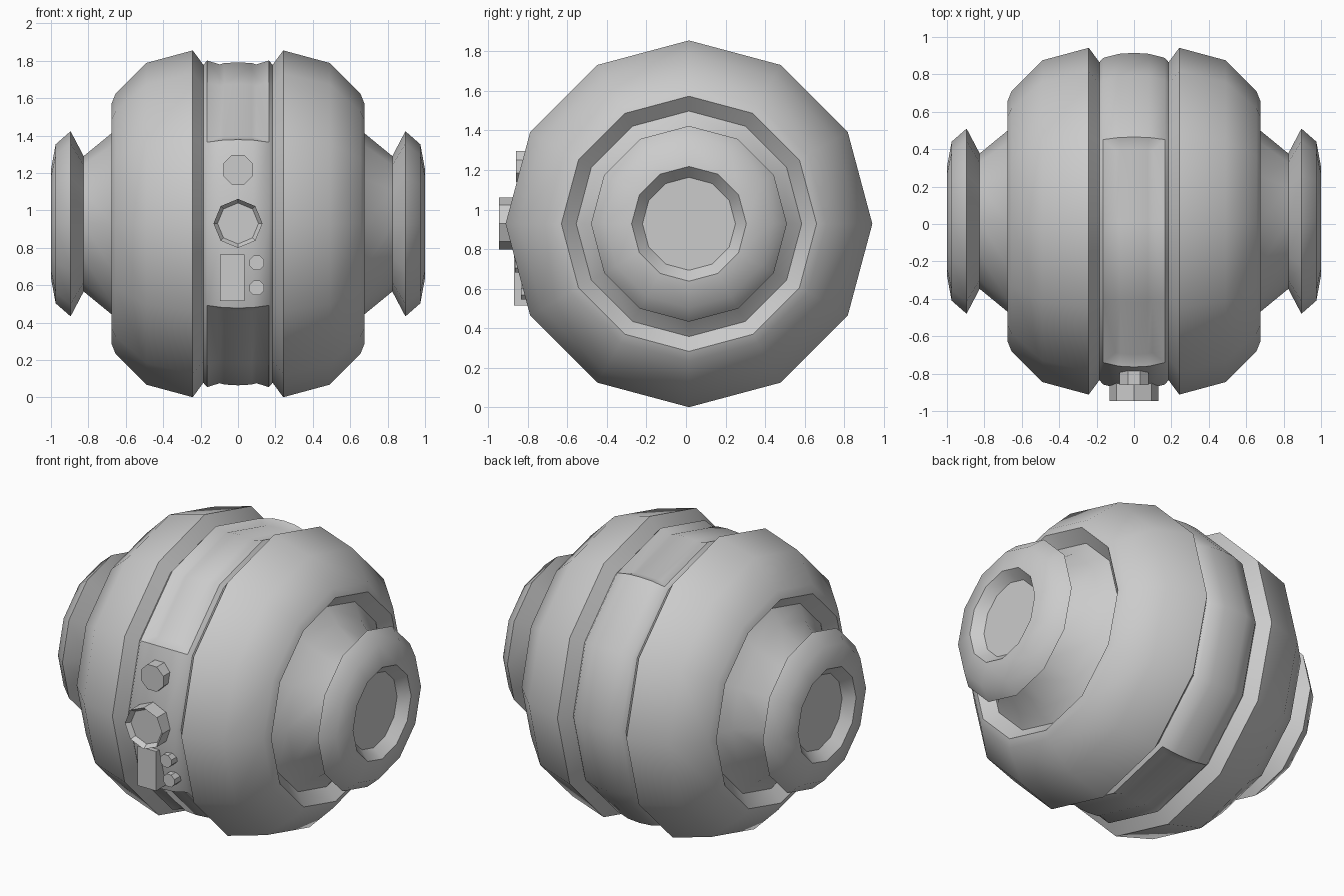
import bpy, bmesh, math
from mathutils import Vector

cube = bpy.data.objects.get("Cube")
if cube:
    bpy.data.objects.remove(cube, do_unlink=True)

CY, CZ, SIDES = 0.015, 0.928, 12      # axis of the round body

grey = bpy.data.materials.new("light_grey")
grey.use_nodes = True
COLOUR = (0.6, 0.6, 0.6, 1)
grey.diffuse_color = COLOUR
grey.node_tree.nodes["Principled BSDF"].inputs["Base Color"].default_value = COLOUR


def finish(bm, name, angle=45, mirror=False):
    """Turn a bmesh into a shaded object."""
    mesh = bpy.data.meshes.new(name)
    bm.to_mesh(mesh)
    bm.free()
    mesh.materials.append(grey)
    ob = bpy.data.objects.new(name, mesh)
    bpy.context.collection.objects.link(ob)
    bpy.ops.object.select_all(action='DESELECT')
    ob.select_set(True)
    bpy.context.view_layer.objects.active = ob
    bpy.ops.object.shade_smooth_by_angle(angle=math.radians(angle))
    if mirror:
        ob.modifiers.new("mirror", 'MIRROR').use_axis[0] = True
    return ob


def revolve(profile, cap=False):
    """Spin (x, radius) points around the x axis; angles start at the front."""
    bm = bmesh.new()
    rings = []
    for x, r in profile:
        ring = []
        for k in range(SIDES):
            a = 2 * math.pi * k / SIDES
            ring.append(bm.verts.new((x, CY - r * math.cos(a), CZ + r * math.sin(a))))
        rings.append(ring)
    for a, b in zip(rings, rings[1:]):
        for k in range(SIDES):
            n = (k + 1) % SIDES
            bm.faces.new((a[k], b[k], b[n], a[n]))
    if cap:
        bm.faces.new(rings[-1][::-1])
    bm.normal_update()
    return bm


# Two outer shells with a dished recess around each hub
finish(revolve([(0.185, 0.85), (0.242, 0.927), (0.49, 0.86), (0.655, 0.695),
                (0.675, 0.645), (0.61, 0.57)]), "outer_shell", mirror=True)

# Hubs: conical neck, flared flange, sunken end disc
finish(revolve([(0.61, 0.57), (0.675, 0.485), (0.825, 0.362), (0.895, 0.495),
                (0.975, 0.425), (1.0, 0.29), (0.94, 0.235)], cap=True),
       "side_hub", mirror=True)

# Centre band with sunken panels over the top and under the bottom
half = [(0.08, 0.895), (0.165, 0.873), (0.185, 0.85)]
bm = revolve([(-x, r) for x, r in reversed(half)] + [(0, 0.90)] + half)
for sign in (1, -1):
    panel = []
    for f in bm.faces:
        c = f.calc_center_median()
        a = math.degrees(math.atan2(sign * (c.z - CZ), CY - c.y))
        if abs(c.x) < 0.16 and 30 < a < 120:
            panel.append(f)
    bmesh.ops.inset_region(bm, faces=panel, thickness=0.06, depth=-0.035,
                           use_even_offset=True, use_boundary=True)
finish(bm, "centre_band")


def button(name, x, z, radius, front, back, turn, dish=0.0):
    """Eight-sided button facing the front, optionally with a sunken face."""
    bm = bmesh.new()
    front_ring, back_ring = [], []
    for k in range(8):
        a = 2 * math.pi * (k + turn) / 8
        px, pz = x + radius * math.cos(a), z + radius * math.sin(a)
        front_ring.append(bm.verts.new((px, front, pz)))
        back_ring.append(bm.verts.new((px, back, pz)))
    face = bm.faces.new(front_ring)
    bm.faces.new(back_ring[::-1])
    for k in range(8):
        n = (k + 1) % 8
        bm.faces.new((front_ring[k], back_ring[k], back_ring[n], front_ring[n]))
    bmesh.ops.recalc_face_normals(bm, faces=bm.faces)
    if dish:
        bmesh.ops.inset_region(bm, faces=[face], thickness=0.02, use_even_offset=True)
        bmesh.ops.translate(bm, verts=face.verts, vec=Vector((0, dish, 0)))
    finish(bm, name, 30)


# Front controls
button("upper_button", 0, 1.217, 0.085, -0.86, -0.74, 0.5)
button("lens", 0, 0.93, 0.131, -0.945, -0.80, 0, dish=0.03)
button("small_button_upper", 0.1, 0.72, 0.042, -0.865, -0.74, 0.5)
button("small_button_lower", 0.1, 0.585, 0.042, -0.835, -0.72, 0.5)

bm = bmesh.new()
bmesh.ops.create_cube(bm, size=1)
bmesh.ops.scale(bm, verts=bm.verts, vec=(0.13, 0.15, 0.25))
bmesh.ops.translate(bm, verts=bm.verts, vec=(-0.03, -0.795, 0.64))
finish(bm, "control_box", 30)
